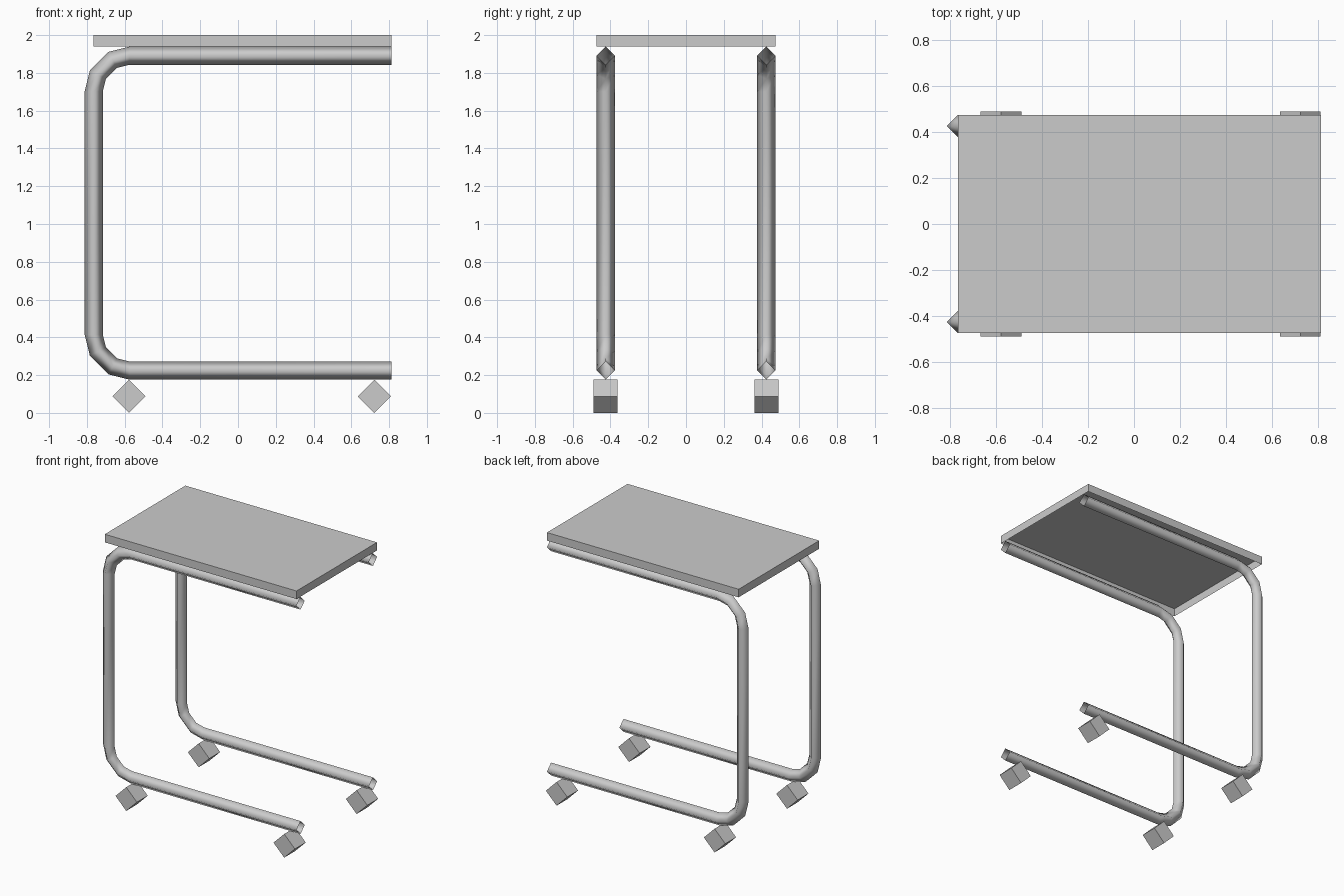
import bpy, bmesh, math
from mathutils import Vector

if "Cube" in bpy.data.objects:
    bpy.data.objects.remove(bpy.data.objects["Cube"])

R = 0.048          # tube radius
BEND = 0.19        # bend radius
X_BACK, X_END = -0.764, 0.812
Z_LOW, Z_HIGH = 0.224, 1.891


def make_object(name, bm):
    mesh = bpy.data.meshes.new(name)
    bm.to_mesh(mesh)
    bm.free()
    obj = bpy.data.objects.new(name, mesh)
    bpy.context.collection.objects.link(obj)
    return obj


# Shallow tray-like box, open underneath
def open_box(name, lo, hi):
    bm = bmesh.new()
    bmesh.ops.create_cube(bm, size=1)
    for v in bm.verts:
        v.co = Vector([(a + b) / 2 + c * (b - a) for a, b, c in zip(lo, hi, v.co)])
    bm.normal_update()
    bottom = [f for f in bm.faces if f.normal.z < -0.5]
    bmesh.ops.delete(bm, geom=bottom, context='FACES_ONLY')
    return make_object(name, bm)


# C-shaped path in the xz plane: (x, z, ring normal angle)
def frame_path():
    cx = X_BACK + BEND
    path = [(X_END, Z_HIGH, 90)]
    for cz, start in ((Z_HIGH - BEND, 90), (Z_LOW + BEND, 180)):
        for step in (0, 28, 62, 90):
            deg = start + step
            a = math.radians(deg)
            path.append((cx + BEND * math.cos(a), cz + BEND * math.sin(a), deg))
    path.append((X_END, Z_LOW, 270))
    return path


# Four-sided open tube swept along the path
def tube_frame(name, y):
    bm = bmesh.new()
    rings = []
    for x, z, deg in frame_path():
        a = math.radians(deg)
        ring = []
        for k in range(4):
            t = k * math.pi / 2
            n = R * math.cos(t)
            ring.append(bm.verts.new((x + n * math.cos(a), y + R * math.sin(t), z + n * math.sin(a))))
        rings.append(ring)
    for r0, r1 in zip(rings, rings[1:]):
        for k in range(4):
            j = (k + 1) % 4
            bm.faces.new((r0[k], r0[j], r1[j], r1[k])).smooth = True
    bmesh.ops.recalc_face_normals(bm, faces=bm.faces)
    return make_object(name, bm)


# Four-sided caster standing on one corner
def caster(name, x, y):
    bpy.ops.mesh.primitive_cylinder_add(vertices=4, radius=0.088, depth=0.127,
                                        location=(x, y, 0.088),
                                        rotation=(math.pi / 2, 0, 0))
    bpy.context.object.name = name


# Table top
open_box("table_top", (X_BACK, -0.473, 1.94), (X_END, 0.473, 2.0))

# Side frames with their casters
for side, s in (("front", -1), ("back", 1)):
    tube_frame(side + "_tube_frame", s * 0.425)
    for end, x in (("left", -0.577), ("right", 0.722)):
        caster(f"{side}_{end}_caster", x, s * 0.425)
